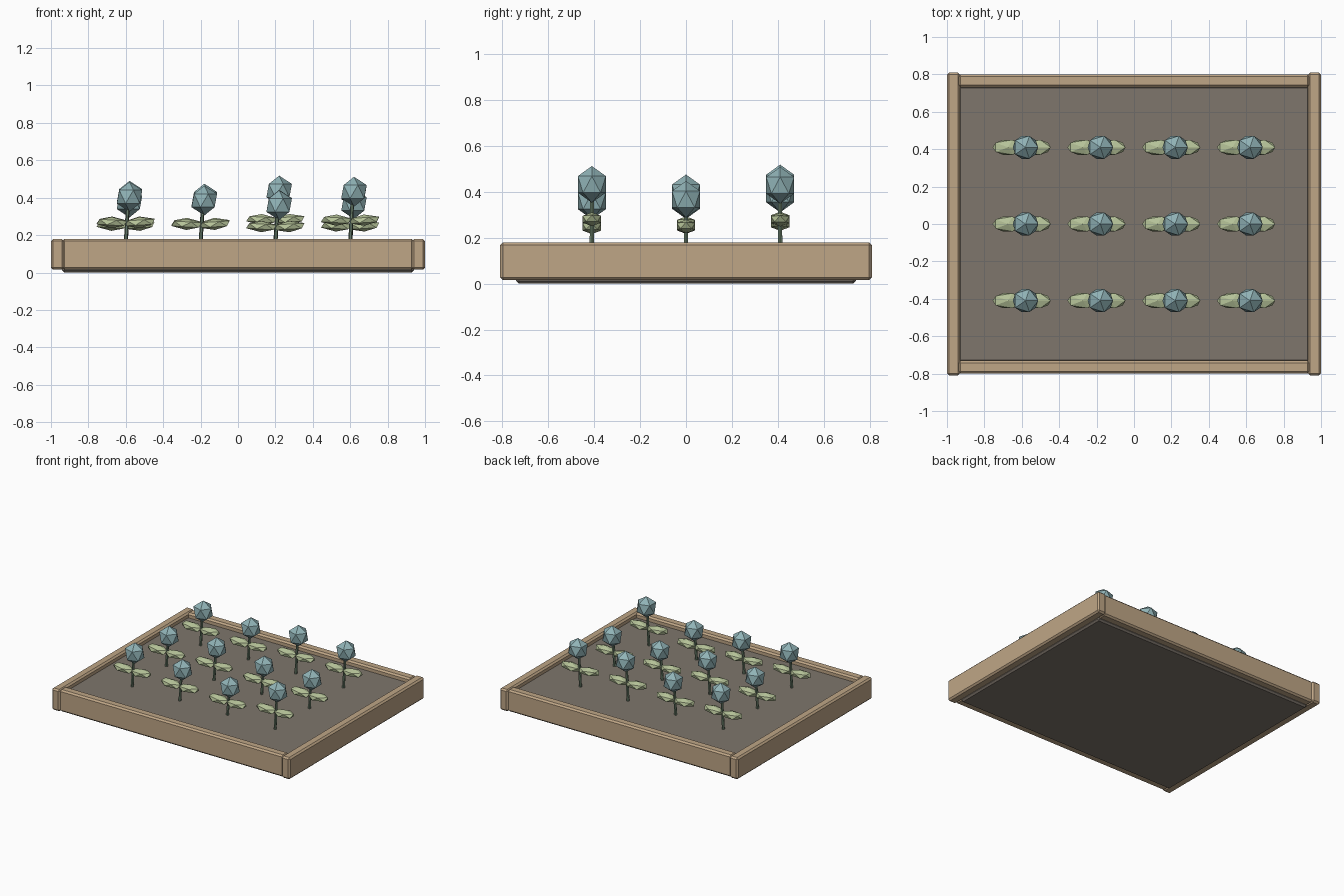
import bpy, bmesh
from mathutils import Matrix, Vector

if "Cube" in bpy.data.objects:
    bpy.data.objects.remove(bpy.data.objects["Cube"])


def material(name, rgb):
    m = bpy.data.materials.new(name)
    m.diffuse_color = (*rgb, 1)
    m.use_nodes = True
    m.node_tree.nodes["Principled BSDF"].inputs["Base Color"].default_value = m.diffuse_color
    return m


WOOD = material("wood", (0.52, 0.38, 0.24))
SOIL = material("soil", (0.21, 0.18, 0.15))
STEM = material("stem_green", (0.15, 0.22, 0.15))
LEAF = material("leaf_green", (0.47, 0.55, 0.32))
BLOOM = material("bloom_blue", (0.28, 0.45, 0.47))


def finish(name, bm, mat):
    me = bpy.data.meshes.new(name)
    bm.to_mesh(me)
    bm.free()
    me.materials.append(mat)
    ob = bpy.data.objects.new(name, me)
    bpy.context.collection.objects.link(ob)
    return ob


def box(name, x0, x1, y0, y1, z0, z1, mat, bevel=0.012):
    bm = bmesh.new()
    size = Matrix.Diagonal((x1 - x0, y1 - y0, z1 - z0, 1))
    mid = Matrix.Translation(((x0 + x1) / 2, (y0 + y1) / 2, (z0 + z1) / 2))
    bmesh.ops.create_cube(bm, size=1, matrix=mid @ size)
    ob = finish(name, bm, mat)
    mod = ob.modifiers.new("bevel", 'BEVEL')
    mod.width = bevel
    mod.segments = 1
    return ob


def gem(name, center, scale, mat, tilt=0.0):
    # stretched icosahedron
    bm = bmesh.new()
    mx = (Matrix.Translation(center) @ Matrix.Rotation(tilt, 4, 'Y')
          @ Matrix.Diagonal((*scale, 1)))
    bmesh.ops.create_icosphere(bm, subdivisions=1, radius=1, matrix=mx)
    return finish(name, bm, mat)


def stem(name, bottom, top, radius, mat):
    bm = bmesh.new()
    axis = top - bottom
    mx = Matrix.Translation((bottom + top) / 2) @ axis.to_track_quat('Z', 'Y').to_matrix().to_4x4()
    bmesh.ops.create_cone(bm, cap_ends=True, segments=6, radius1=radius,
                          radius2=radius * 0.85, depth=axis.length, matrix=mx)
    return finish(name, bm, mat)


# Soil bed and wooden frame
SOIL_TOP = 0.145
box("soil", -0.94, 0.94, -0.74, 0.74, 0.0, SOIL_TOP, SOIL)
box("left_board", -1.0, -0.93, -0.81, 0.81, 0.015, 0.18, WOOD)
box("right_board", 0.93, 1.0, -0.81, 0.81, 0.015, 0.18, WOOD)
box("front_board", -0.94, 0.94, -0.80, -0.73, 0.015, 0.18, WOOD)
box("back_board", -0.94, 0.94, 0.73, 0.80, 0.015, 0.18, WOOD)

# Plants: bloom centre heights per row, front to back
ROWS = {
    -0.41: (0.405, 0.385, 0.360, 0.432),
    0.0: (0.375, 0.395, 0.362, 0.367),
    0.41: (0.410, 0.390, 0.438, 0.428),
}
n = 0
for y, heights in ROWS.items():
    for x, h in zip((-0.6, -0.2, 0.2, 0.6), heights):
        n += 1
        stem(f"stem_{n}", Vector((x - 0.002, y, SOIL_TOP - 0.02)),
             Vector((x + 0.014, y, h)), 0.011, STEM)
        leaf_z = 0.14 + 0.48 * (h - 0.14)
        for side, s in (("left", -1), ("right", 1)):
            gem(f"{side}_leaf_{n}", (x + s * 0.075, y, leaf_z),
                (0.09, 0.047, 0.03), LEAF, tilt=-s * 0.06)
        gem(f"bloom_{n}", (x + 0.02, y, h), (0.076, 0.072, 0.08), BLOOM)
